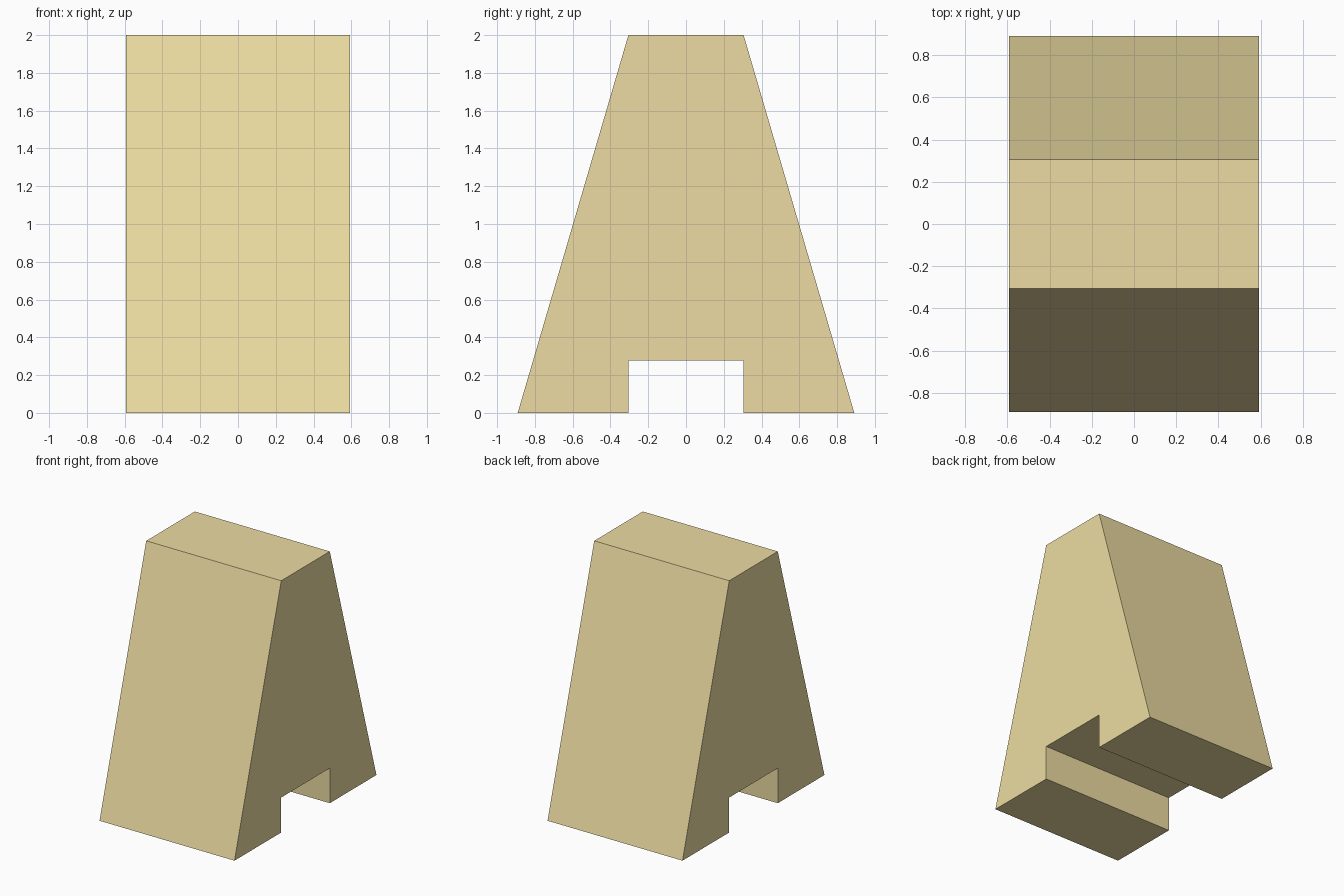
import bpy
import bmesh

if "Cube" in bpy.data.objects:
    bpy.data.objects.remove(bpy.data.objects["Cube"])

HALF_WIDTH = 0.593
FOOT, TOP, NOTCH_Z, HEIGHT = 0.891, 0.305, 0.278, 2.0

# Half of the side outline (y, z), mirrored to make the tapered body with its foot notch
half = [(TOP, NOTCH_Z), (TOP, 0.0), (FOOT, 0.0), (TOP, HEIGHT)]
outline = half + [(-y, z) for y, z in reversed(half)]

# Extrude the outline across the width
bm = bmesh.new()
side = bm.faces.new([bm.verts.new((-HALF_WIDTH, y, z)) for y, z in outline])
result = bmesh.ops.extrude_face_region(bm, geom=[side], use_keep_orig=True)
moved = [v for v in result["geom"] if isinstance(v, bmesh.types.BMVert)]
bmesh.ops.translate(bm, verts=moved, vec=(2 * HALF_WIDTH, 0, 0))
bmesh.ops.recalc_face_normals(bm, faces=bm.faces)

mesh = bpy.data.meshes.new("tapered_block")
bm.to_mesh(mesh)
bm.free()
block = bpy.data.objects.new("tapered_block", mesh)
bpy.context.collection.objects.link(block)

# Pale sand colour
sand = bpy.data.materials.new("pale_sand")
sand.diffuse_color = (0.84, 0.71, 0.36, 1.0)
sand.use_nodes = True
sand.node_tree.nodes["Principled BSDF"].inputs["Base Color"].default_value = sand.diffuse_color
mesh.materials.append(sand)
